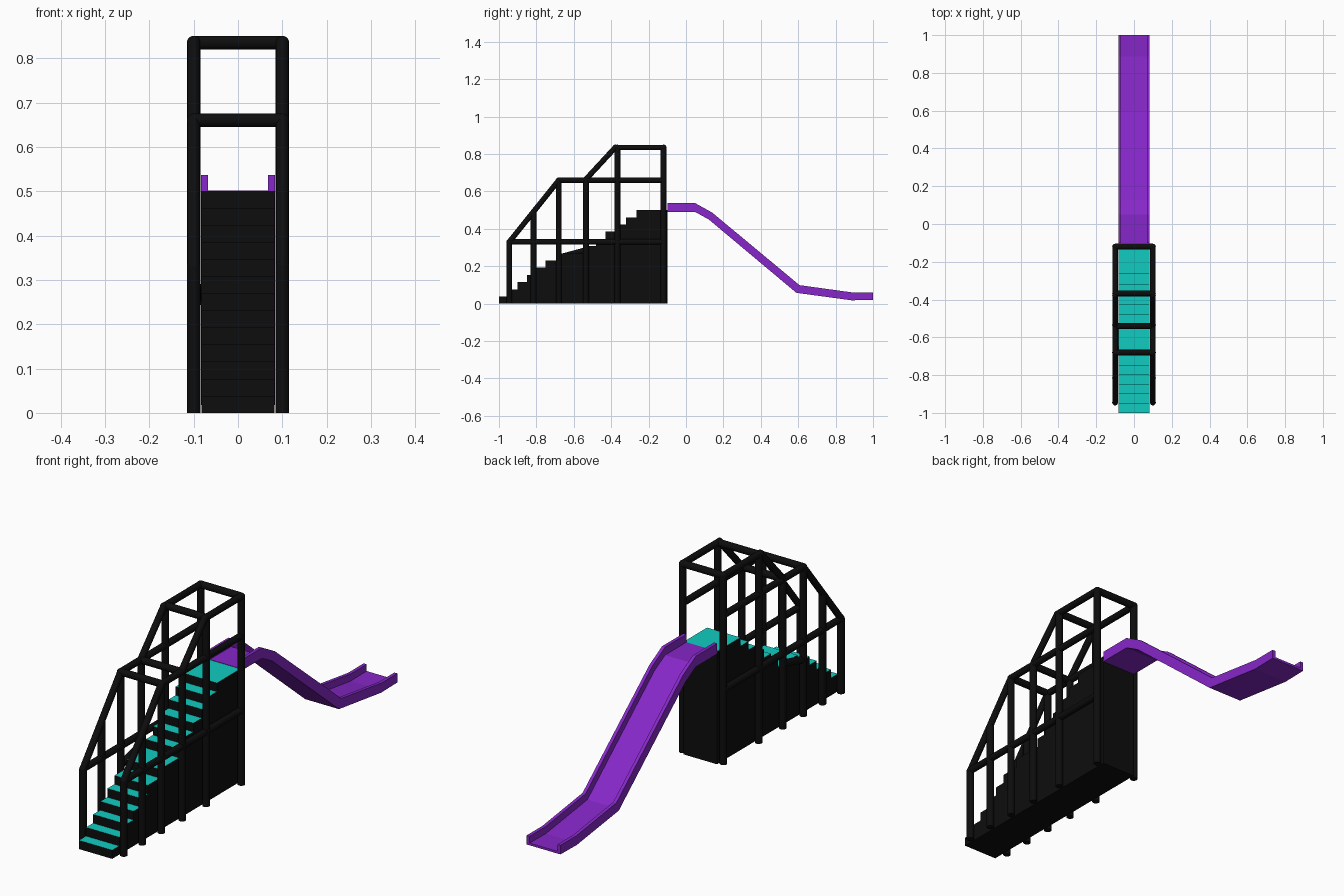
import bpy, bmesh
from mathutils import Vector

if "Cube" in bpy.data.objects:
    bpy.data.objects.remove(bpy.data.objects["Cube"])


def material(name, color):
    m = bpy.data.materials.new(name)
    m.diffuse_color = (*color, 1)
    m.use_nodes = True
    m.node_tree.nodes["Principled BSDF"].inputs["Base Color"].default_value = m.diffuse_color
    return m


BLACK = material("black", (0.004, 0.004, 0.004))
TEAL = material("teal", (0.005, 0.6, 0.53))
PURPLE = material("purple", (0.24, 0.02, 0.58))


def finish(name, bm, mats, smooth=False):
    bmesh.ops.recalc_face_normals(bm, faces=bm.faces)
    me = bpy.data.meshes.new(name)
    bm.to_mesh(me)
    bm.free()
    for m in mats:
        me.materials.append(m)
    ob = bpy.data.objects.new(name, me)
    bpy.context.collection.objects.link(ob)
    if smooth:
        bpy.ops.object.select_all(action='DESELECT')
        ob.select_set(True)
        bpy.context.view_layer.objects.active = ob
        bpy.ops.object.shade_smooth_by_angle()
    return ob


def tube(name, a, b, r=0.0155):
    a, b = Vector(a), Vector(b)
    d = b - a
    bm = bmesh.new()
    bmesh.ops.create_cone(bm, cap_ends=True, segments=16, radius1=r, radius2=r, depth=d.length)
    bm.transform(d.to_track_quat('Z', 'Y').to_matrix().to_4x4())
    bmesh.ops.translate(bm, vec=(a + b) / 2, verts=bm.verts)
    return finish(name, bm, [BLACK], True)


def joint(name, p, r=0.0155):
    bm = bmesh.new()
    bmesh.ops.create_uvsphere(bm, u_segments=16, v_segments=8, radius=r)
    bmesh.ops.translate(bm, vec=p, verts=bm.verts)
    return finish(name, bm, [BLACK], True)


# Staircase: stepped profile extruded across, treads coloured
W = 0.082
starts = [-1, -0.95, -0.9, -0.85, -0.8, -0.75, -0.665,
          -0.53, -0.48, -0.43, -0.37, -0.32, -0.265]
rise = 0.5 / len(starts)
profile = [(-1, 0)]
for i, y in enumerate(starts):
    if i:
        profile.append((y, i * rise))
    profile.append((y, (i + 1) * rise))
profile += [(-0.1, 0.5), (-0.1, 0)]
bm = bmesh.new()
side = bm.faces.new([bm.verts.new((-W, y, z)) for y, z in profile])
ext = bmesh.ops.extrude_face_region(bm, geom=[side], use_keep_orig=True)
bmesh.ops.translate(bm, vec=(2 * W, 0, 0),
                    verts=[v for v in ext["geom"] if isinstance(v, bmesh.types.BMVert)])
bmesh.ops.recalc_face_normals(bm, faces=bm.faces)
for f in bm.faces:
    f.material_index = 1 if f.normal.z > 0.9 else 0
finish("staircase", bm, [BLACK, TEAL])

# Railing frame on both sides
X, LOW, MID, TOP = 0.1, 0.33, 0.66, 0.835
posts = [(-0.945, LOW), (-0.815, 0.49), (-0.68, MID), (-0.535, MID), (-0.367, TOP), (-0.12, TOP)]
rails = [((-0.945, LOW), (-0.12, LOW)), ((-0.68, MID), (-0.12, MID)), ((-0.378, TOP), (-0.12, TOP)),
         ((-0.945, LOW), (-0.68, MID)), ((-0.54, MID), (-0.378, TOP))]
bends = [(-0.945, LOW), (-0.68, MID), (-0.378, TOP), (-0.12, TOP)]
for label, x in (("left", -X), ("right", X)):
    for y, z in posts:
        tube(label + "_post", (x, y, 0), (x, y, z))
    for a, b in rails:
        tube(label + "_rail", (x, *a), (x, *b), 0.0145)
    for p in bends:
        joint(label + "_joint", (x, *p))

# Cross bars joining the two sides
for y, z in ((-0.68, MID), (-0.54, MID), (-0.367, TOP), (-0.12, TOP)):
    tube("cross_bar", (-X, y, z), (X, y, z))

# Short brace beside the landing, left side only
tube("landing_brace", (-0.098, -0.67, 0.25), (-0.098, -0.54, 0.285), 0.0155)

# Slide: U-shaped channel swept along top and bottom edge lines
upper = [(-0.1, 0.537), (0.05, 0.537), (0.14, 0.487), (0.607, 0.099), (0.89, 0.06), (1, 0.06)]
lower = [(-0.1, 0.49), (0.05, 0.49), (0.122, 0.45), (0.59, 0.058), (0.885, 0.018), (1, 0.02)]
# Channel section: x position, height fraction between lower and upper edge
section = [(-0.083, 0), (0.083, 0), (0.083, 1), (0.068, 1), (0.068, 0.25),
           (-0.068, 0.25), (-0.068, 1), (-0.083, 1)]
bm = bmesh.new()
rings = [[bm.verts.new((x, *Vector(lo).lerp(Vector(up), t))) for x, t in section]
         for up, lo in zip(upper, lower)]
n = len(section)
for a, b in zip(rings, rings[1:]):
    for i in range(n):
        j = (i + 1) % n
        bm.faces.new((a[i], a[j], b[j], b[i]))
bm.faces.new(rings[0])
bm.faces.new(rings[-1])
finish("slide", bm, [PURPLE])
